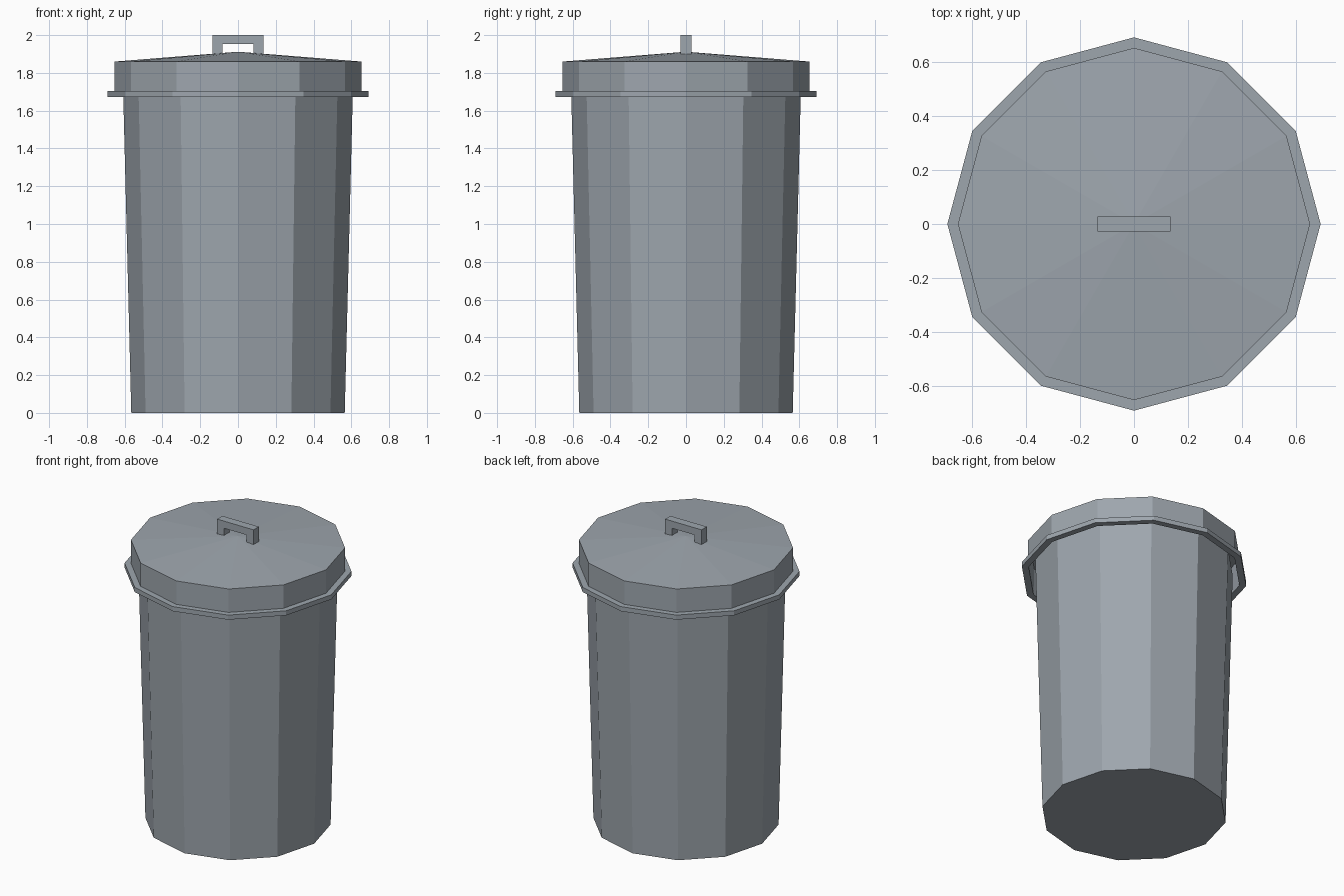
import bpy, bmesh
from math import cos, sin, pi

if "Cube" in bpy.data.objects:
    bpy.data.objects.remove(bpy.data.objects["Cube"])

SIDES = 12
steel = bpy.data.materials.new("blue_grey_metal")
steel.diffuse_color = (0.34, 0.38, 0.42, 1)
steel.use_nodes = True
steel.node_tree.nodes["Principled BSDF"].inputs["Base Color"].default_value = steel.diffuse_color


def mesh_object(name, bm):
    bmesh.ops.recalc_face_normals(bm, faces=bm.faces)
    mesh = bpy.data.meshes.new(name)
    bm.to_mesh(mesh)
    bm.free()
    mesh.materials.append(steel)
    obj = bpy.data.objects.new(name, mesh)
    bpy.context.collection.objects.link(obj)
    return obj


def lathe(name, profile):
    """Turn an (r, z) profile into a 12-sided flat-faced shell; r = 0 makes a pole."""
    bm = bmesh.new()
    rings = []
    for r, z in profile:
        if r == 0:
            rings.append([bm.verts.new((0, 0, z))] * SIDES)
        else:
            rings.append([bm.verts.new((r * cos(2 * pi * i / SIDES),
                                        r * sin(2 * pi * i / SIDES), z))
                          for i in range(SIDES)])
    for a, b in zip(rings, rings[1:]):
        for i in range(SIDES):
            j = (i + 1) % SIDES
            bm.faces.new(list(dict.fromkeys((a[i], a[j], b[j], b[i]))))
    return mesh_object(name, bm)


# Tapered bin body, hollow, open under the lid
lathe("bin_body", [(0, 0), (0.565, 0), (0.609, 1.74), (0.59, 1.74), (0.55, 0.02), (0, 0.02)])

# Hollow lid: shallow cone top, straight skirt and projecting flange
lathe("lid", [(0, 1.912), (0.653, 1.86), (0.653, 1.703), (0.692, 1.703), (0.692, 1.672),
              (0.65, 1.672), (0.645, 1.85), (0, 1.90)])

# Square-section bridge handle, extruded along y
outline = [(-0.135, 1.89), (-0.135, 2.0), (0.135, 2.0), (0.135, 1.89),
           (0.083, 1.89), (0.083, 1.952), (-0.083, 1.952), (-0.083, 1.89)]
bm = bmesh.new()
face = bm.faces.new([bm.verts.new((x, -0.028, z)) for x, z in outline])
side = bmesh.ops.extrude_face_region(bm, geom=[face])
bmesh.ops.translate(bm, vec=(0, 0.056, 0),
                    verts=[v for v in side["geom"] if isinstance(v, bmesh.types.BMVert)])
mesh_object("lid_handle", bm)
